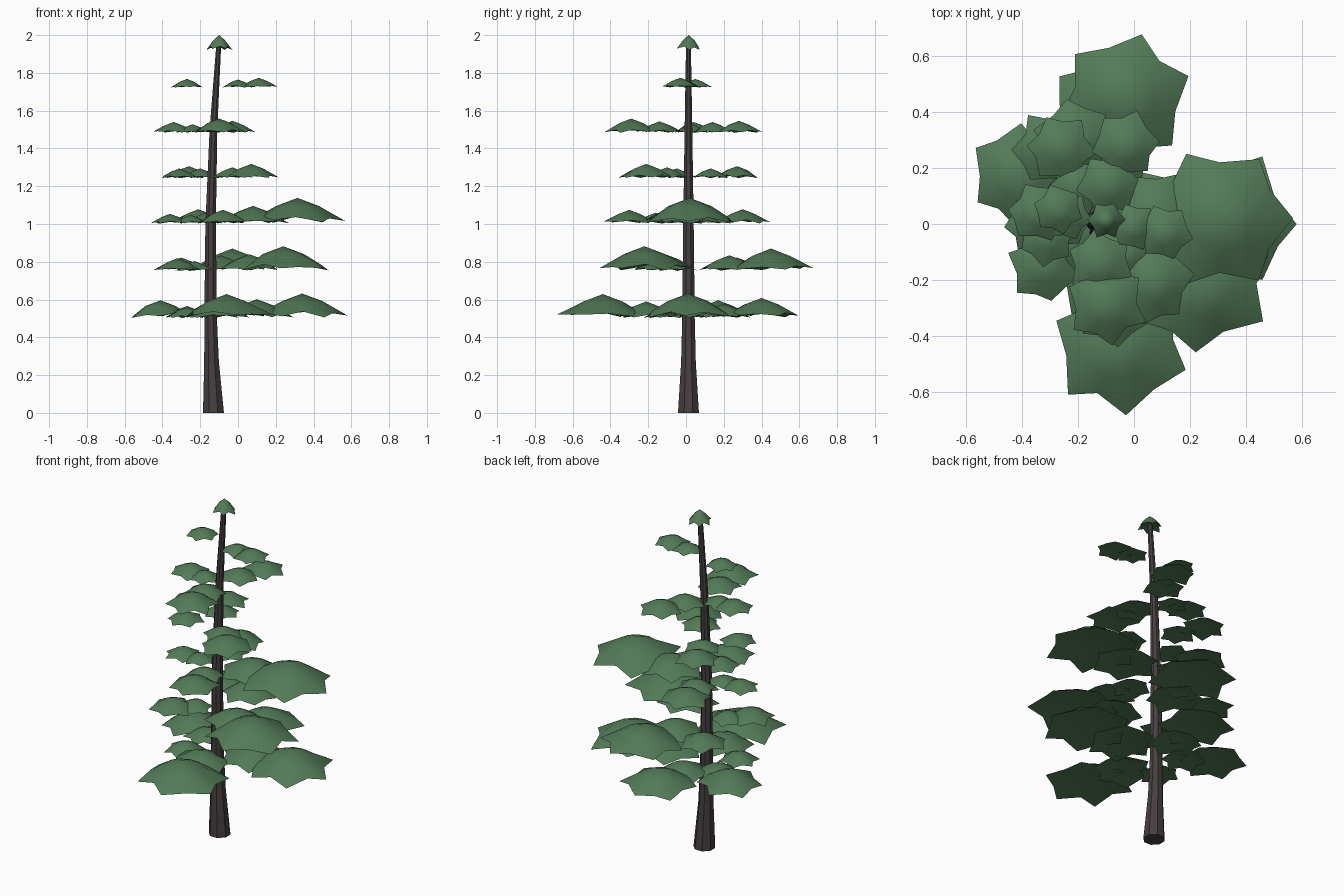
import bpy, bmesh, math, random
from mathutils import Vector

if "Cube" in bpy.data.objects:
    bpy.data.objects.remove(bpy.data.objects["Cube"])

random.seed(4)


def material(name, rgb):
    m = bpy.data.materials.new(name)
    m.diffuse_color = (*rgb, 1)
    m.use_nodes = True
    m.node_tree.nodes["Principled BSDF"].inputs["Base Color"].default_value = m.diffuse_color
    return m


BARK = material("dark bark", (0.062, 0.05, 0.05))
NEEDLES = material("pine green", (0.085, 0.195, 0.095))


def finish(name, bm, mat):
    bmesh.ops.recalc_face_normals(bm, faces=bm.faces)
    me = bpy.data.meshes.new(name)
    bm.to_mesh(me)
    bm.free()
    me.materials.append(mat)
    ob = bpy.data.objects.new(name, me)
    bpy.context.collection.objects.link(ob)
    return ob


# Trunk: lofted rings (z, x, radius), flared foot, slight lean
def trunk(sides=8):
    bm = bmesh.new()
    rings = []
    for z, x, r in [(0, -0.13, 0.06), (0.27, -0.14, 0.042), (0.5, -0.145, 0.036),
                    (1.0, -0.145, 0.03), (1.5, -0.13, 0.022), (1.95, -0.102, 0.014)]:
        rings.append([bm.verts.new((x + r * math.cos(a), 0.013 + r * math.sin(a), z))
                      for a in (math.tau * (i + 0.5) / sides for i in range(sides))])
    for lo, hi in zip(rings, rings[1:]):
        for i in range(sides):
            j = (i + 1) % sides
            bm.faces.new((lo[i], lo[j], hi[j], hi[i]))
    bm.faces.new(rings[0])
    bm.faces.new(rings[-1])
    finish("trunk", bm, BARK)


# Foliage pad: domed six-pointed star with a sharp rim and hollow underside.
# The first tip points along the given direction, away from the trunk.
def pad(name, x, y, top, r, steep=1.0, tips=6):
    bm = bmesh.new()
    n = tips * 2
    start = math.atan2(y - 0.013, x + 0.14)
    apex = bm.verts.new((x, y, top))
    under = bm.verts.new((x, y, top - 0.36 * r * steep))
    mid, rim = [], []
    for i in range(n):
        a = start + math.tau * i / n + random.uniform(-0.07, 0.07)
        d = Vector((math.cos(a), math.sin(a), 0))
        tip = i % 2 == 0
        k = r * ((1.14 if tip else 0.88) + random.uniform(-0.06, 0.06))
        drop = r * steep * ((0.54 if tip else 0.46) + random.uniform(-0.04, 0.04))
        c = Vector((x, y, top))
        mid.append(bm.verts.new(c + d * r * 0.5 - Vector((0, 0, 0.19 * r * steep))))
        rim.append(bm.verts.new(c + d * k - Vector((0, 0, drop))))
    for i in range(n):
        j = (i + 1) % n
        bm.faces.new((apex, mid[i], mid[j]))
        bm.faces.new((mid[i], rim[i], rim[j], mid[j]))
        bm.faces.new((under, rim[j], rim[i]))
    for f in bm.faces:
        f.smooth = True
    for i in range(n):
        bm.edges.get((rim[i], rim[(i + 1) % n])).smooth = False
    finish(name, bm, NEEDLES)


trunk()

# Tiers: base height -> pads as (x, y, radius), outer pad then inner pad per branch
TIERS = {
    0.50: [(0.34, 0.01, 0.22), (0.1, 0.01, 0.17), (-0.06, -0.44, 0.215), (-0.1, -0.21, 0.15),
           (-0.1, 0.4, 0.18), (-0.12, 0.2, 0.13), (-0.41, 0.17, 0.16), (-0.27, 0.09, 0.11),
           (-0.27, -0.11, 0.1)],
    0.75: [(0.24, -0.22, 0.22), (0.06, -0.11, 0.15), (-0.03, 0.45, 0.2), (-0.09, 0.23, 0.14),
           (-0.32, -0.15, 0.115), (-0.23, -0.07, 0.09), (-0.3, 0.27, 0.12)],
    1.00: [(0.315, 0.02, 0.23), (0.08, 0.02, 0.16), (-0.08, -0.3, 0.125), (-0.11, -0.16, 0.1),
           (-0.21, 0.3, 0.13), (-0.17, 0.15, 0.1), (-0.36, 0.0, 0.09), (-0.25, 0.0, 0.08)],
    1.24: [(0.07, -0.21, 0.13), (-0.03, -0.1, 0.1), (-0.26, 0.27, 0.11), (-0.2, 0.13, 0.09),
           (-0.31, -0.05, 0.09)],
    1.48: [(-0.1, -0.29, 0.13), (-0.12, -0.14, 0.105), (-0.03, 0.28, 0.11), (-0.09, 0.14, 0.1),
           (-0.34, 0.04, 0.1), (-0.24, 0.03, 0.08)],
    1.72: [(0.11, -0.03, 0.09), (0.0, -0.01, 0.075), (-0.27, 0.05, 0.08)],
}
for t, (z, pads) in enumerate(TIERS.items()):
    for p, (x, y, r) in enumerate(pads):
        pad(f"foliage_tier{t + 1}_{p + 1}", x, y, z + 0.6 * r, r)

# Crown cap on the trunk tip
pad("foliage_crown", -0.1, 0.014, 2.0, 0.06, steep=2.3)
